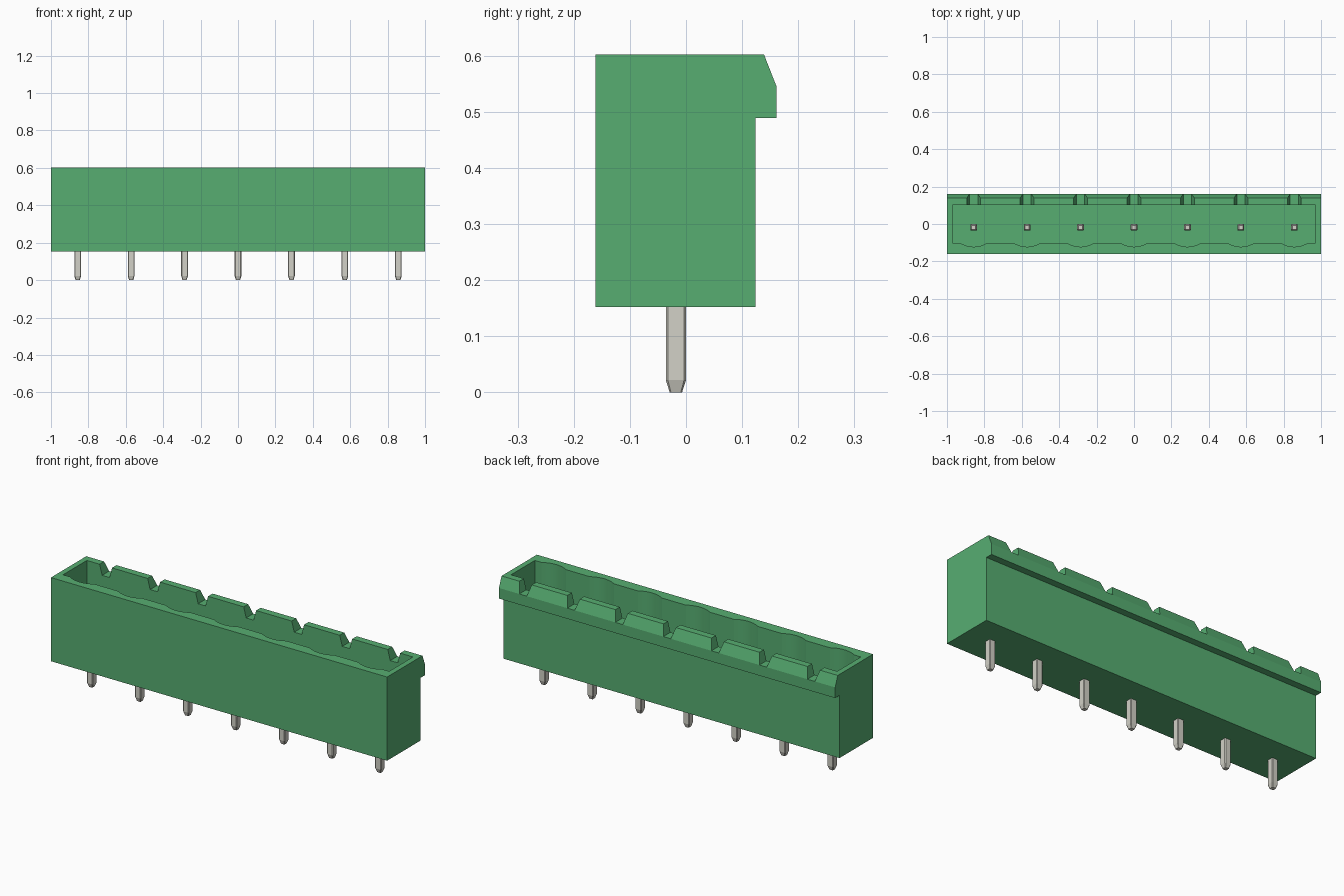
import bpy, bmesh, math
from mathutils import Vector

cube = bpy.data.objects.get("Cube")
if cube:
    bpy.data.objects.remove(cube, do_unlink=True)


def make_material(name, rgb):
    mat = bpy.data.materials.new(name)
    mat.use_nodes = True
    mat.diffuse_color = (*rgb, 1)
    bsdf = mat.node_tree.nodes["Principled BSDF"]
    bsdf.inputs["Base Color"].default_value = (*rgb, 1)
    bsdf.inputs["Roughness"].default_value = 0.6
    return mat


GREEN = make_material("green plastic", (0.095, 0.420, 0.167))
METAL = make_material("pin metal", (0.645, 0.638, 0.571))

PITCH = 2 / 7
PIN_X = [(i - 3) * PITCH for i in range(7)]
PIN_Y = -0.018


def add_prism(bm, points, to_3d, start, end):
    """Extrude a closed 2D outline from start to end along the third axis."""
    face = bm.faces.new([bm.verts.new(to_3d(a, b, start)) for a, b in points])
    res = bmesh.ops.extrude_face_region(bm, geom=[face])
    verts = [v for v in res["geom"] if isinstance(v, bmesh.types.BMVert)]
    shift = Vector(to_3d(0, 0, end)) - Vector(to_3d(0, 0, start))
    bmesh.ops.translate(bm, verts=verts, vec=shift)


def finish(name, bm, mat):
    bmesh.ops.recalc_face_normals(bm, faces=bm.faces)
    mesh = bpy.data.meshes.new(name)
    bm.to_mesh(mesh)
    bm.free()
    mesh.materials.append(mat)
    obj = bpy.data.objects.new(name, mesh)
    bpy.context.collection.objects.link(obj)
    return obj


def activate(obj):
    bpy.ops.object.select_all(action="DESELECT")
    obj.select_set(True)
    bpy.context.view_layer.objects.active = obj


# Housing: side profile with the chamfered rear lip
bm = bmesh.new()
profile = [(-0.161, 0.152), (0.124, 0.152), (0.124, 0.489), (0.161, 0.489),
           (0.161, 0.546), (0.139, 0.602), (-0.161, 0.602)]
add_prism(bm, profile, lambda y, z, x: (x, y, z), -1, 1)
housing = finish("housing", bm, GREEN)

# Cavity: rectangle whose front wall has one shallow scallop per pin
half, depth, steps = 0.072, 0.021, 10
radius = (half ** 2 + depth ** 2) / (2 * depth)
sweep = math.asin(half / radius)
outline = [(0.97, 0.101), (-0.97, 0.101), (-0.97, -0.101)]
for px in PIN_X:
    for k in range(steps + 1):
        a = sweep * (2 * k / steps - 1)
        outline.append((px + radius * math.sin(a),
                        -0.101 - depth + radius * (1 - math.cos(a))))
outline.append((0.97, -0.101))
bm = bmesh.new()
add_prism(bm, outline, lambda x, y, z: (x, y, z), 0.25, 0.75)
cavity = finish("cavity_cutter", bm, GREEN)

# Coding notches through the rear rim, flared towards the top
bm = bmesh.new()
for px in PIN_X:
    notch = [(px - 0.022, 0.546), (px + 0.022, 0.546),
             (px + 0.037, 0.602), (px + 0.037, 0.7),
             (px - 0.037, 0.7), (px - 0.037, 0.602)]
    add_prism(bm, notch, lambda x, z, y: (x, y, z), 0.05, 0.22)
notches = finish("notch_cutter", bm, GREEN)

for cutter in (cavity, notches):
    cutter.hide_render = True
    mod = housing.modifiers.new("cut", "BOOLEAN")
    mod.operation = "DIFFERENCE"
    mod.solver = "EXACT"
    mod.object = cutter
    activate(housing)
    bpy.ops.object.modifier_apply(modifier=mod.name)
    bpy.data.objects.remove(cutter, do_unlink=True)
activate(housing)
bpy.ops.object.shade_smooth_by_angle(angle=math.radians(15))


# Contact pins: square bars with trimmed corners and tapered ends
def ring(bm, px, z, h):
    c = h * 0.8
    corners = [(h, -c), (h, c), (c, h), (-c, h), (-h, c), (-h, -c), (-c, -h), (c, -h)]
    return [bm.verts.new((px + x, PIN_Y + y, z)) for x, y in corners]


for i, px in enumerate(PIN_X):
    bm = bmesh.new()
    rings = [ring(bm, px, z, h) for z, h in
             ((0, 0.011), (0.022, 0.018), (0.478, 0.018), (0.5, 0.011))]
    for low, high in zip(rings, rings[1:]):
        for k in range(8):
            n = (k + 1) % 8
            bm.faces.new((low[k], low[n], high[n], high[k]))
    bm.faces.new(rings[0])
    bm.faces.new(rings[-1])
    finish(f"contact_pin_{i + 1}", bm, METAL)
